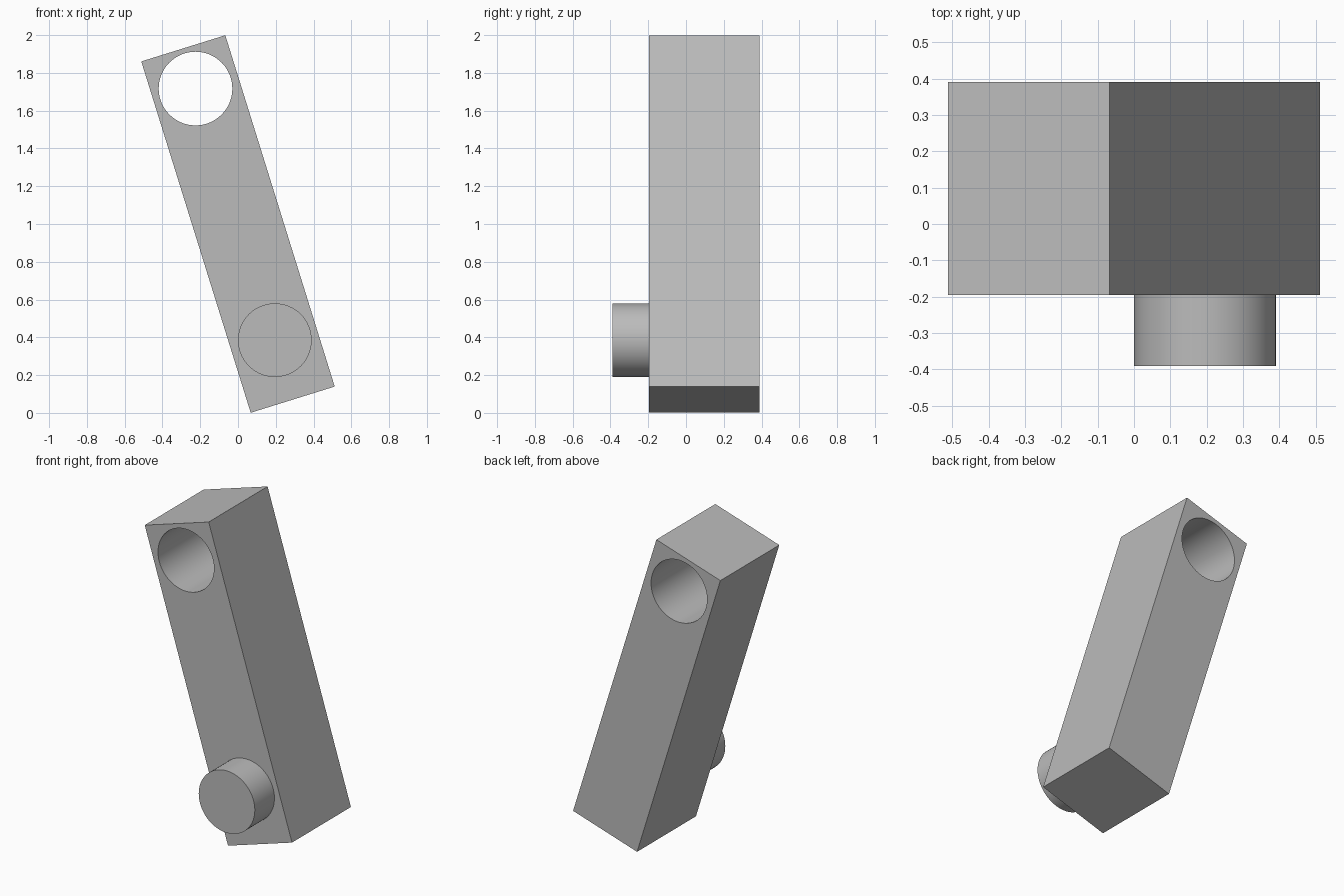
import bpy
import math
from mathutils import Matrix, Vector

cube = bpy.data.objects.get("Cube")
if cube:
    bpy.data.objects.remove(cube, do_unlink=True)

GREY = (0.5, 0.5, 0.5, 1.0)
TILT = math.radians(17.3)
FRONT, BACK = -0.195, 0.39
RADIUS = 0.195

grey = bpy.data.materials.new("plain grey")
grey.use_nodes = True
grey.diffuse_color = GREY
grey.node_tree.nodes["Principled BSDF"].inputs["Base Color"].default_value = GREY


def cylinder(name, x, z, y0, y1):
    """Round part running along y."""
    bpy.ops.mesh.primitive_cylinder_add(vertices=64, radius=RADIUS, depth=y1 - y0)
    obj = bpy.context.object
    obj.name = name
    obj.data.transform(Matrix.Translation((x, (y0 + y1) / 2, z))
                       @ Matrix.Rotation(math.pi / 2, 4, 'X'))
    obj.data.materials.append(grey)
    return obj


def smooth(obj):
    bpy.ops.object.select_all(action='DESELECT')
    obj.select_set(True)
    bpy.context.view_layer.objects.active = obj
    bpy.ops.object.shade_smooth_by_angle(angle=math.radians(30))


# Leaning square-ended bar
bpy.ops.mesh.primitive_cube_add(size=1)
bar = bpy.context.object
bar.name = "link_bar"
bar.data.transform(Matrix.Translation((0, (FRONT + BACK) / 2, 1))
                   @ Matrix.Rotation(-TILT, 4, 'Y')
                   @ Matrix.Diagonal(Vector((0.466, BACK - FRONT, 1.948, 1))))
bar.data.materials.append(grey)

# Through hole near the upper end
cutter = cylinder("hole_cutter", -0.225, 1.717, FRONT - 0.1, BACK + 0.1)
cutter.hide_render = True
hole = bar.modifiers.new("hole", 'BOOLEAN')
hole.operation = 'DIFFERENCE'
hole.solver = 'EXACT'
hole.object = cutter
bpy.context.view_layer.objects.active = bar
bpy.ops.object.modifier_apply(modifier=hole.name)
bpy.data.objects.remove(cutter, do_unlink=True)
smooth(bar)

# Round pin on the front near the lower end
pin = cylinder("pin", 0.195, 0.385, -0.39, FRONT)
smooth(pin)
